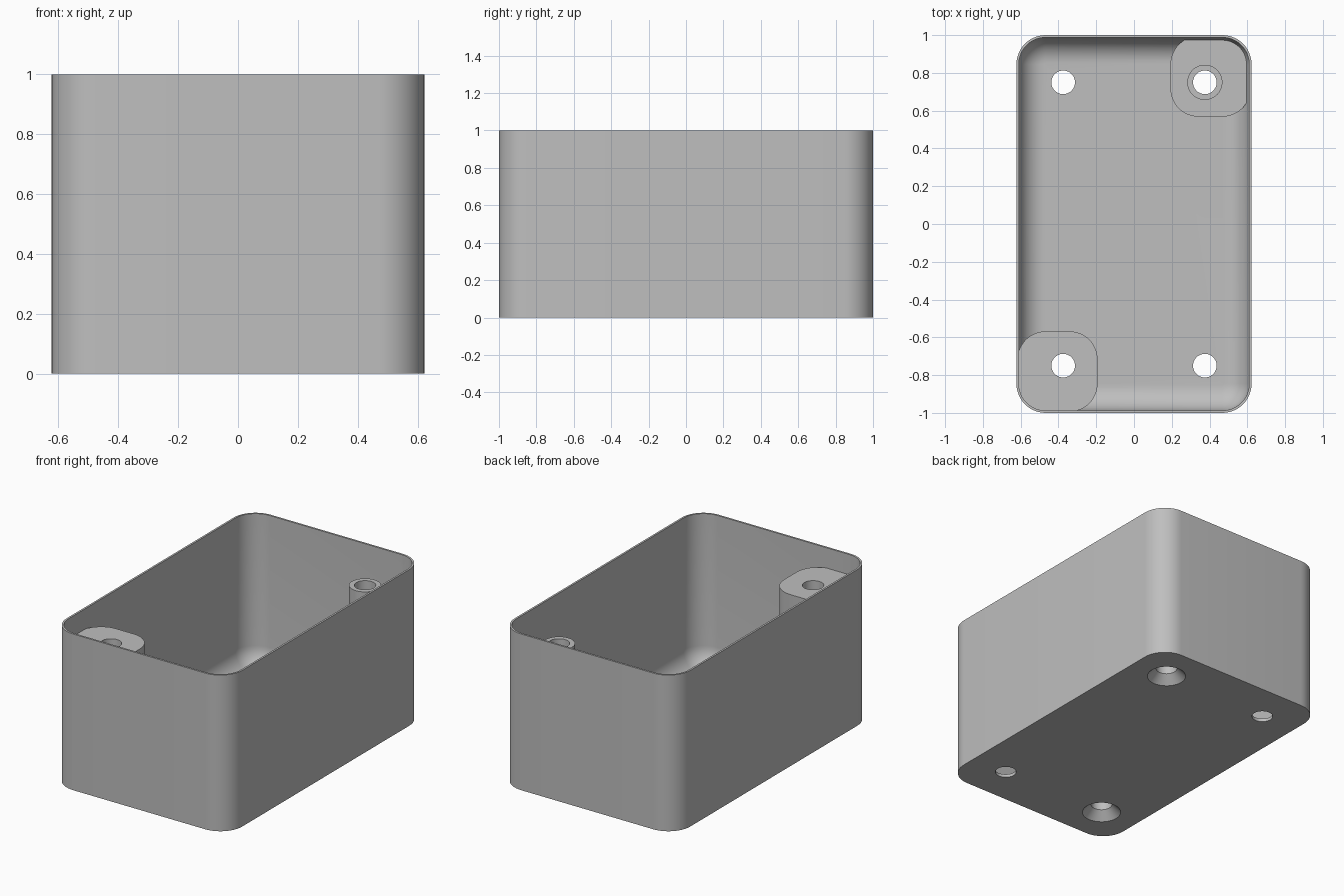
import bpy
import bmesh
from math import sin, cos, pi, radians

if "Cube" in bpy.data.objects:
    bpy.data.objects.remove(bpy.data.objects["Cube"])

HX, HY, TOP = 0.6225, 1.0, 1.0        # outer half sizes and height
RADIUS, WALL, FLOOR, FILLET = 0.155, 0.0125, 0.02, 0.135
POST_TOP, PAD_TOP = 0.87, 0.095
SCREW_X, SCREW_Y, SCREW_R = 0.375, 0.75, 0.0625

grey = bpy.data.materials.new("light grey plastic")
grey.use_nodes = True
grey.diffuse_color = (0.52, 0.52, 0.52, 1)
grey.node_tree.nodes["Principled BSDF"].inputs["Base Color"].default_value = grey.diffuse_color


def rounded_ring(cx, cy, hx, hy, r, steps=12):
    """Outline of a rounded rectangle, counter-clockwise."""
    points = []
    for q, (sx, sy) in enumerate([(1, 1), (-1, 1), (-1, -1), (1, -1)]):
        for i in range(steps + 1):
            a = (q + i / steps) * pi / 2
            points.append((cx + sx * (hx - r) + r * cos(a), cy + sy * (hy - r) + r * sin(a)))
    return points


def circle(cx, cy, r, n=48):
    return [(cx + r * cos(2 * pi * i / n), cy + r * sin(2 * pi * i / n)) for i in range(n)]


def loft(name, levels):
    """Closed solid through a list of (outline, height) levels."""
    bm = bmesh.new()
    rings = [[bm.verts.new((x, y, z)) for x, y in outline] for outline, z in levels]
    n = len(rings[0])
    for a, b in zip(rings, rings[1:]):
        for i in range(n):
            j = (i + 1) % n
            bm.faces.new((a[i], a[j], b[j], b[i]))
    bm.faces.new(rings[0][::-1])
    bm.faces.new(rings[-1])
    bmesh.ops.recalc_face_normals(bm, faces=bm.faces)
    mesh = bpy.data.meshes.new(name)
    bm.to_mesh(mesh)
    bm.free()
    mesh.materials.append(grey)
    obj = bpy.data.objects.new(name, mesh)
    bpy.context.collection.objects.link(obj)
    return obj


def combine(target, tool, operation):
    """Apply a boolean and discard the tool."""
    tool.hide_render = True
    mod = target.modifiers.new(operation, 'BOOLEAN')
    mod.operation, mod.object, mod.solver = operation, tool, 'EXACT'
    bpy.context.view_layer.objects.active = target
    bpy.ops.object.modifier_apply(modifier=mod.name)
    bpy.data.objects.remove(tool)


def box_ring(inset):
    return rounded_ring(0, 0, HX - inset, HY - inset, RADIUS - inset)


# Open case: outer wall, rim, then down the inside and round into the floor
levels = [(box_ring(0), 0), (box_ring(0), TOP), (box_ring(WALL), TOP)]
for i in range(11):
    a = i / 10 * pi / 2
    levels.append((box_ring(WALL + FILLET * (1 - cos(a))), FLOOR + FILLET * (1 - sin(a))))
case = loft("open_case", levels)


def corner_pad(name, side, top):
    """Rounded square pad whose outer corner is buried in the case wall."""
    x0, y0, x1, y1 = 0.193, 0.568, HX - WALL / 2, HY - WALL / 2
    outline = rounded_ring(side * (x0 + x1) / 2, side * (y0 + y1) / 2,
                           (x1 - x0) / 2, (y1 - y0) / 2, RADIUS - WALL / 2)
    return loft(name, [(outline, FLOOR / 2), (outline, top)])


# Tall corner block, and a low pad carrying a slim tube
combine(case, corner_pad("corner_block", -1, POST_TOP), 'UNION')
combine(case, corner_pad("low_pad", 1, PAD_TOP), 'UNION')
tube = circle(SCREW_X, SCREW_Y, 0.093)
combine(case, loft("screw_tube", [(tube, FLOOR / 2), (tube, POST_TOP)]), 'UNION')

# Screw holes; the two under the posts are countersunk
for sx in (1, -1):
    for sy in (1, -1):
        hole = circle(sx * SCREW_X, sy * SCREW_Y, SCREW_R)
        levels = [(hole, -0.1), (hole, 1.1)]
        if sx == sy:
            wide = circle(sx * SCREW_X, sy * SCREW_Y, 0.115)
            levels = [(wide, -0.1), (wide, 0), (hole, 0.053), (hole, 1.1)]
        combine(case, loft("hole_cutter", levels), 'DIFFERENCE')

bpy.ops.object.select_all(action='DESELECT')
case.select_set(True)
bpy.context.view_layer.objects.active = case
bpy.ops.object.shade_smooth_by_angle(angle=radians(30))
